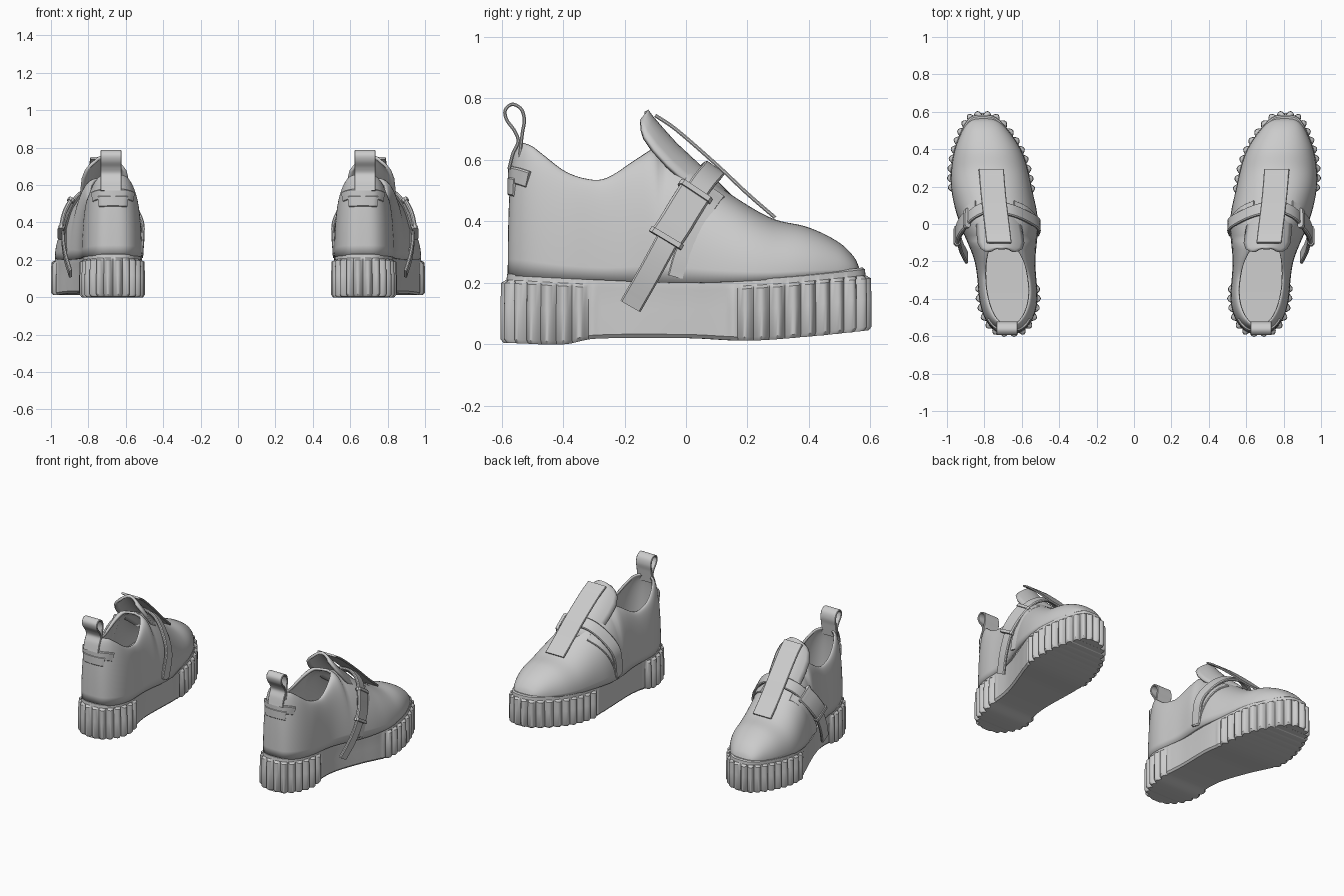
import bpy, bmesh, math
from mathutils import Vector

if "Cube" in bpy.data.objects:
    bpy.data.objects.remove(bpy.data.objects["Cube"])

grey = bpy.data.materials.new("grey leather")
grey.diffuse_color = (0.6, 0.6, 0.6, 1)
grey.use_nodes = True
grey.node_tree.nodes["Principled BSDF"].inputs["Base Color"].default_value = grey.diffuse_color


def curve(*pts):
    """Smooth interpolation through (position, value) pairs."""
    def slope(i):
        a, b = pts[max(i - 1, 0)], pts[min(i + 1, len(pts) - 1)]
        return (b[1] - a[1]) / (b[0] - a[0])

    def f(x):
        x = min(max(x, pts[0][0]), pts[-1][0])
        i = next(k for k in range(len(pts) - 1) if x <= pts[k + 1][0])
        (x0, y0), (x1, y1) = pts[i], pts[i + 1]
        h = x1 - x0
        t = (x - x0) / h
        return (y0 * (1 + 2 * t) * (1 - t) ** 2 + y1 * t * t * (3 - 2 * t)
                + h * (slope(i) * t * (1 - t) ** 2 - slope(i + 1) * t * t * (1 - t)))
    return f


def step(a, b, x):
    t = min(max((x - a) / (b - a), 0), 1)
    return t * t * (3 - 2 * t)


# Shoe proportions along its length (heel -y, toe +y)
centre = curve((-.6, .668), (-.4, .672), (-.2, .69), (0, .722), (.2, .763), (.4, .782), (.6, .81))
spread = curve((-.6, .2), (-.5, .21), (-.4, .203), (-.3, .185), (-.2, .177), (-.1, .187), (0, .205),
               (.1, .225), (.2, .238), (.3, .24), (.4, .232), (.5, .207), (.6, .18))
crest = curve((-.58, .66), (-.53, .645), (-.5, .625), (-.4, .56), (-.3, .535), (-.25, .545),
              (-.15, .61), (-.1, .635), (0, .595), (.05, .56), (.15, .485), (.28, .41), (.4, .38),
              (.5, .33), (.55, .28), (.565, .245))
sole_top = curve((-.6, .235), (-.3, .22), (0, .21), (.3, .222), (.6, .25))
sole_low = curve((-.6, .005), (-.4, 0), (-.3, .018), (0, .02), (.2, .012), (.4, .025), (.6, .045))


def half_width(y, mid, half):
    return spread(y) * max(0, 1 - ((y - mid) / half) ** 2) ** .3


def stations(mid, half, n):
    """Positions along the length, evenly spaced along the outline."""
    ys = [mid - half * math.cos(math.pi * i / 3000) for i in range(3001)]
    ps = [(y, half_width(y, mid, half)) for y in ys]
    acc = [0]
    for a, b in zip(ps, ps[1:]):
        acc.append(acc[-1] + math.dist(a, b))
    out, k = [], 0
    for i in range(n + 1):
        while k < 3000 and acc[k] < acc[-1] * i / n - 1e-9:
            k += 1
        out.append(ys[k])
    return out


def finish(name, bm, solid=0, angle=40):
    bmesh.ops.remove_doubles(bm, verts=bm.verts, dist=1e-4)
    bmesh.ops.recalc_face_normals(bm, faces=bm.faces)
    me = bpy.data.meshes.new(name)
    bm.to_mesh(me)
    bm.free()
    me.materials.append(grey)
    ob = bpy.data.objects.new(name, me)
    bpy.context.collection.objects.link(ob)
    for o in bpy.context.selected_objects:
        o.select_set(False)
    ob.select_set(True)
    bpy.context.view_layer.objects.active = ob
    bpy.ops.object.shade_smooth_by_angle(angle=math.radians(angle))
    if solid:
        m = ob.modifiers.new("thickness", 'SOLIDIFY')
        m.thickness, m.offset = solid, -1
    ob.modifiers.new("other_shoe", 'MIRROR').use_mirror_merge = False
    return ob


def grid(bm, rows, closed=False):
    vs = [[bm.verts.new(p) for p in r] for r in rows]
    n = len(vs[0])
    for a, b in zip(vs, vs[1:]):
        for i in range(n if closed else n - 1):
            j = (i + 1) % n
            bm.faces.new((a[i], a[j], b[j], b[i]))
    return vs


def ribbon(name, pts, width, thick, hint=None):
    """Flat band along a smooth path; hint gives the outward direction, otherwise it lies along x."""
    pts = [Vector(p) for p in pts]
    ts = list(range(len(pts)))
    fs = [curve(*[(t, p[k]) for t, p in zip(ts, pts)]) for k in range(3)]
    n = 6 * (len(pts) - 1)
    path = [Vector([f(i * ts[-1] / n) for f in fs]) for i in range(n + 1)]
    rows = []
    for i, p in enumerate(path):
        t = (path[min(i + 1, n)] - path[max(i - 1, 0)]).normalized()
        w = t.cross(hint(p)).normalized() if hint else Vector((1, 0, 0))
        nrm = w.cross(t).normalized()
        a, b, c = width / 2, thick / 2, thick * .3
        rows.append([p + w * u + nrm * v for u, v in (
            (-a, -b + c), (-a + c, -b), (a - c, -b), (a, -b + c),
            (a, b - c), (a - c, b), (-a + c, b), (-a, b - c))])
    bm = bmesh.new()
    vs = grid(bm, rows, True)
    bm.faces.new(vs[0])
    bm.faces.new(vs[-1])
    return finish(name, bm)


# Chunky sole, ribbed round heel and toe, with a smooth waist
N = 208
ys = stations(0, .6, N)
edge = [(centre(y) + s * half_width(y, 0, .6), y, i)
        for s, idx in ((1, range(N + 1)), (-1, range(N - 1, 0, -1))) for i in idx for y in [ys[i]]]
M = len(edge)
layers = [[] for _ in range(7)]
for k, (x, y, i) in enumerate(edge):
    a, b = edge[k - 1], edge[(k + 1) % M]
    nx, ny = b[1] - a[1], a[0] - b[0]
    d = math.hypot(nx, ny)
    nx, ny = nx / d, ny / d
    mask = max(1 - step(-.36, -.28, y), step(.12, .2, y))
    rib = -.015 + mask * (.022 * abs(math.sin(math.pi * i * 26 / N)) - .003)
    lo, hi = sole_low(y), sole_top(y)
    for layer, (off, z) in zip(layers, ((rib - .01, lo), (rib, lo + .012), (rib, (lo + hi) / 2),
                                        (rib - .002, hi - .035), (-.016, hi - .025),
                                        (-.018, hi - .006), (-.026, hi))):
        layer.append((x + nx * off, y + ny * off, z))
bm = bmesh.new()
rings = grid(bm, layers, True)
for ring in (rings[0], rings[-1]):
    for i in range(N):
        quad = [ring[i], ring[i + 1], ring[(M - i - 1) % M], ring[(M - i) % M]]
        bm.faces.new(list(dict.fromkeys(quad)))
finish("sole", bm, angle=35)


# Upper with an open collar
def upper(y, side, v):
    w = half_width(y, -.0075, .5725) * (.93 + .09 * math.exp(-((y + .02) / .15) ** 2))
    e = min(w, .115 * math.sqrt(max(0, 1 - ((y + .33) / .25) ** 2)))
    zb = sole_top(y) - .01
    zt = max(crest(y), zb)
    c, s = max(0, math.cos(v * math.pi / 2)) ** .9, math.sin(v * math.pi / 2) ** .9
    lean = .035 * v * v * min(max((-.3 - y) / .28, 0), 1)
    return Vector((centre(y) + side * (e + (w - e) * c), y + lean, zb + (zt - zb) * s))


bm = bmesh.new()
for side in (-1, 1):
    grid(bm, [[upper(y, side, v / 16) for v in range(17)] for y in stations(-.0075, .5725, 90)])
finish("upper", bm, solid=.016, angle=60)

# Tongue, rounded at the tip and curved round the instep
bm = bmesh.new()
rows = []
for y, z, w in ((-.122, .764, .06), (-.118, .757, .09), (-.105, .74, .112), (-.075, .705, .125),
                (-.03, .655, .125), (.04, .59, .12), (.1, .535, .105), (.15, .485, .09)):
    cx = .708 + .12 * max(0, y + .1)
    rows.append([(cx + w * u / 6, y - .028 * (u / 6) ** 2, z - .07 * (u / 6) ** 2 * w / .125)
                 for u in range(-6, 7)])
grid(bm, rows)
finish("tongue", bm, solid=.016, angle=60)

# Raised strip over the tongue
ribbon("instep_strip", [(.722, -.1, .745), (.73, -.03, .697), (.746, .1, .584), (.756, .2, .49),
                        (.763, .29, .412)], .135, .012)


# Strap over the instep, hanging free on the outer side
def around(p):
    dz = max(p.z - .33, 0)
    return Vector((p.x - centre(p.y), .7 * dz, dz))


ribbon("strap", [(.895, -.18, .125), (.925, -.12, .23), (.935, -.06, .34), (.912, -.01, .43),
                 (.865, .05, .52), (.80, .085, .562), (.735, .09, .57), (.645, .07, .55),
                 (.565, .035, .48), (.512, 0, .38), (.515, -.03, .23)], .075, .018, around)

# Buckle: plate with a bar at each end
ribbon("buckle_plate", [(.945, -.065, .345), (.938, -.035, .39), (.922, -.005, .44),
                        (.893, .03, .495)], .11, .022, around)
for nm, a, b in (("lower", (.947, -.068, .338), (.945, -.059, .353)),
                 ("upper", (.897, .025, .488), (.888, .034, .502))):
    ribbon("buckle_bar_" + nm, [a, b], .122, .034, around)

# Side overlays in front of the strap
for side, nm in ((1, "outer"), (-1, "inner")):
    ribbon("overlay_" + nm, [upper(y, side, v) for y, v in
                             ((.1, .72), (.07, .5), (.03, .3), (-.01, .12), (-.03, .02))],
           .06, .014, around)


# Heel patch and pull loop
def back(p):
    return Vector((p.x - .67, p.y + .42, .001))


for nm, v, ends, w in (("wide", .52, (-.52, -.55, -.572), .055), ("low", .44, (-.562, -.574), .06)):
    pts = [upper(y, -1, v) for y in ends] + [upper(-.58, 1, v)]
    pts += [upper(y, 1, v) for y in reversed(ends)]
    ribbon("heel_patch_" + nm, pts, w, .016, back)
ribbon("pull_loop", [(.679, y, z) for y, z in (
    (-.576, .57), (-.563, .62), (-.546, .66), (-.558, .695), (-.583, .73), (-.588, .762),
    (-.565, .781), (-.536, .765), (-.526, .73), (-.532, .69), (-.537, .65), (-.542, .61))],
    .112, .011)
